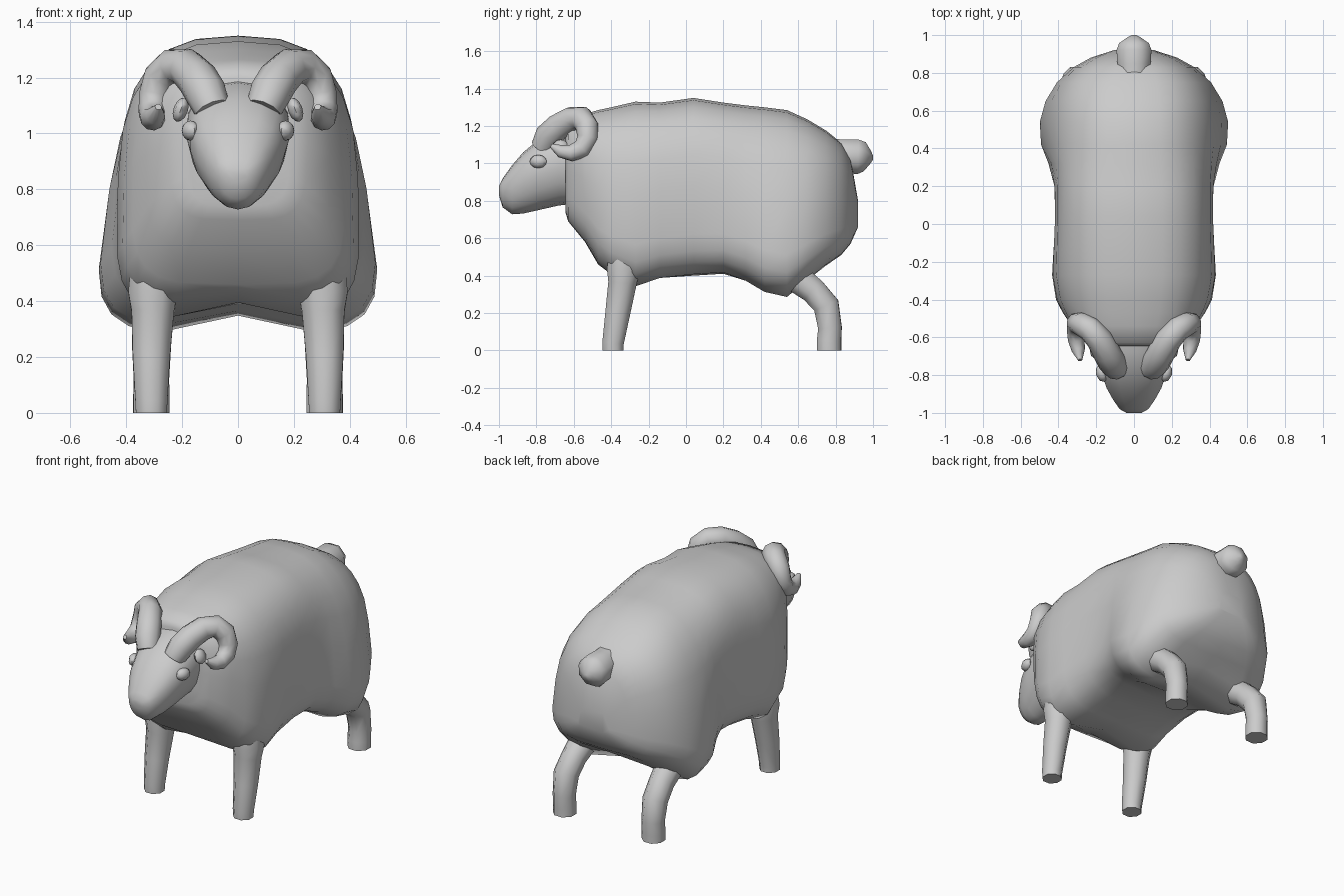
import bpy, bmesh, math
from mathutils import Vector

if "Cube" in bpy.data.objects:
    bpy.data.objects.remove(bpy.data.objects["Cube"])


def finish(name, rings, mirror=False, angle=50):
    """Skin a list of rings into a capped, smooth object."""
    bm = bmesh.new()
    vs = [[bm.verts.new(p) for p in r] for r in rings]
    n = len(vs[0])
    for a, b in zip(vs, vs[1:]):
        for i in range(n):
            j = (i + 1) % n
            bm.faces.new((a[i], a[j], b[j], b[i]))
    bm.faces.new(vs[0])
    bm.faces.new(vs[-1])
    bmesh.ops.recalc_face_normals(bm, faces=bm.faces)
    me = bpy.data.meshes.new(name)
    bm.to_mesh(me)
    bm.free()
    ob = bpy.data.objects.new(name, me)
    bpy.context.collection.objects.link(ob)
    bpy.ops.object.select_all(action='DESELECT')
    ob.select_set(True)
    bpy.context.view_layer.objects.active = ob
    bpy.ops.object.shade_smooth_by_angle(angle=math.radians(angle))
    if mirror:
        ob.modifiers.new("Mirror", 'MIRROR')
    return ob


def section(y, top, bot, w_top, w_bot, notch=0, n_up=2.7, n_low=4.3, sides=24):
    """Upright rounded cross-section whose width changes from top to bottom."""
    zc, h = (top + bot) / 2, (top - bot) / 2
    ring = []
    for i in range(sides):
        a = 2 * math.pi * i / sides
        c, s = math.cos(a), math.sin(a)
        e = 2 / (n_up if s >= 0 else n_low)
        u = math.copysign(abs(c) ** e, c) if abs(c) > 1e-6 else 0
        v = math.copysign(abs(s) ** e, s) if abs(s) > 1e-6 else 0
        x = u * (w_bot + (w_top - w_bot) * (v + 1) / 2)
        z = zc + h * v
        if v < -0.5:
            z += notch * max(0, 1 - abs(x) / 0.2)
        ring.append((x, y, z))
    return ring


def tube(name, path, sides=8, mirror=False, start=(1, 0, 0)):
    """Tapering tube through (x, y, z, radius) points."""
    pts = [Vector(p[:3]) for p in path]
    nrm, rings = Vector(start), []
    for i, p in enumerate(pts):
        t = pts[min(i + 1, len(pts) - 1)] - pts[max(i - 1, 0)]
        t.normalize()
        nrm = (nrm - t * nrm.dot(t)).normalized()
        b = t.cross(nrm)
        r = path[i][3]
        rings.append([p + r * (nrm * math.cos(k) + b * math.sin(k))
                      for k in [2 * math.pi * (j + .5) / sides for j in range(sides)]])
    return finish(name, rings, mirror)


def knob(name, loc, size, rot):
    bpy.ops.mesh.primitive_uv_sphere_add(segments=8, ring_count=6)
    ob = bpy.context.object
    ob.name = name
    ob.scale, ob.rotation_euler, ob.location = size, rot, loc
    bpy.ops.object.transform_apply(location=True, rotation=True, scale=True)
    bpy.ops.object.shade_smooth_by_angle(angle=math.radians(60))
    ob.modifiers.new("Mirror", 'MIRROR')


# Woolly body: y, top, bottom, upper width, lower width, underside notch
body = [(-.645, 1.20, .74, .20, .18, 0), (-.63, 1.235, .69, .26, .24, 0),
        (-.54, 1.265, .58, .33, .33, 0), (-.47, 1.285, .46, .36, .39, 0),
        (-.40, 1.30, .40, .385, .43, .03), (-.27, 1.33, .335, .41, .45, .06),
        (-.14, 1.325, .38, .41, .44, .01), (.04, 1.35, .40, .41, .425, 0),
        (.20, 1.325, .41, .405, .435, 0), (.32, 1.31, .365, .395, .48, .03),
        (.42, 1.30, .305, .385, .535, .06), (.54, 1.285, .278, .38, .545, .07),
        (.65, 1.235, .37, .365, .51, .05), (.75, 1.175, .455, .33, .44, 0),
        (.83, 1.11, .51, .26, .345, 0), (.88, 1.03, .57, .18, .25, 0),
        (.92, .80, .66, .08, .12, 0)]
finish("woolly_body", [section(*b) for b in body])

# Head tapering to the muzzle
head = [(-.55, 1.20, .79, .20, .17), (-.68, 1.18, .775, .205, .16),
        (-.79, 1.125, .75, .20, .14), (-.87, 1.06, .732, .17, .115),
        (-.93, .99, .728, .13, .09), (-.98, .92, .765, .09, .06),
        (-1.0, .88, .83, .045, .035)]
finish("head", [section(*h, n_up=2.3, n_low=2.2, sides=16) for h in head])

# Legs
tube("front_leg", [(.30, -.33, .52, .09), (.305, -.335, .43, .095), (.305, -.34, .36, .082),
                   (.31, -.365, .20, .072), (.31, -.39, .04, .062), (.31, -.39, 0, .06)],
     mirror=True)
tube("rear_leg", [(.30, .50, .46, .085), (.30, .60, .38, .083), (.305, .68, .32, .075),
                  (.31, .75, .24, .075), (.31, .77, .12, .068), (.31, .765, .05, .07),
                  (.31, .765, 0, .07)], mirror=True)

# Tail
tube("tail", [(0, .76, 1.05, .09), (0, .84, 1.04, .095), (0, .92, 1.035, .1),
              (0, .955, 1.035, .085), (0, .985, 1.03, .04), (0, 1.0, 1.03, .012)])

# Curled horns
tube("horn", [(.09, -.765, 1.085, .065), (.115, -.735, 1.145, .075), (.145, -.68, 1.195, .074),
              (.185, -.61, 1.235, .07),
              (.235, -.555, 1.24, .065), (.28, -.53, 1.20, .062), (.30, -.525, 1.135, .057),
              (.305, -.555, 1.078, .053), (.305, -.615, 1.055, .045), (.295, -.67, 1.065, .035),
              (.285, -.72, 1.095, .012)], sides=10, mirror=True)

# Eyes and ears
knob("eye", (.17, -.79, 1.01), (.032, .048, .036), (0, 0, -.3))
knob("ear", (.205, -.67, 1.085), (.026, .045, .045), (0, -.35, 0))
